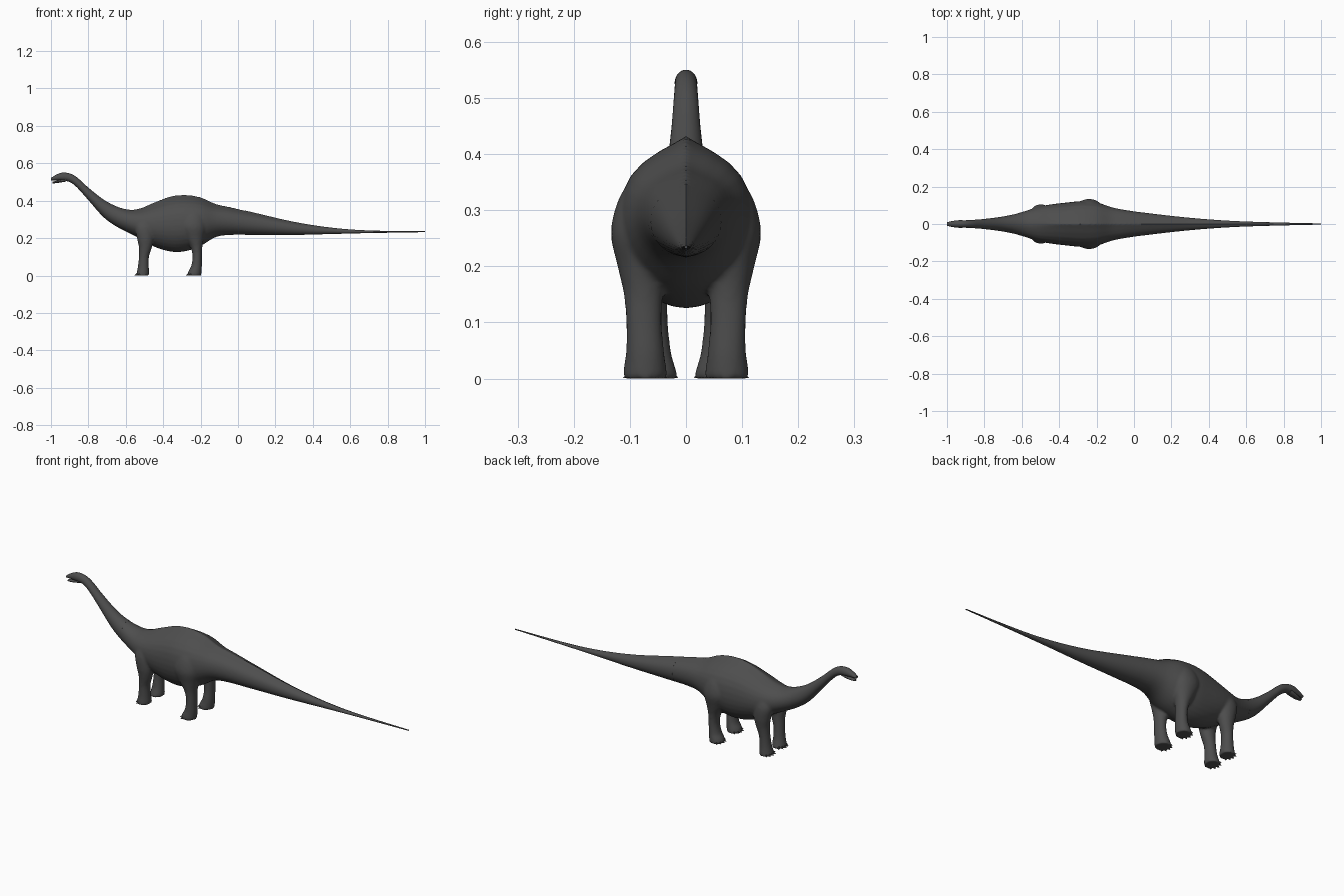
import bpy, bmesh, math

if "Cube" in bpy.data.objects:
    bpy.data.objects.remove(bpy.data.objects["Cube"])

hide = bpy.data.materials.new("dark_grey_hide")
hide.diffuse_color = (0.075, 0.075, 0.075, 1)
hide.use_nodes = True
hide.node_tree.nodes["Principled BSDF"].inputs["Base Color"].default_value = hide.diffuse_color

# Side profile stations: x, top z, bottom z, half width
BODY = [(-1.0, .522, .509, .010), (-.97, .540, .509, .016), (-.94, .550, .507, .020),
        (-.90, .546, .500, .020), (-.86, .524, .470, .022), (-.80, .470, .403, .027),
        (-.72, .407, .313, .037), (-.65, .370, .262, .050), (-.58, .352, .226, .070),
        (-.52, .360, .195, .090), (-.45, .390, .155, .104), (-.36, .424, .128, .115),
        (-.28, .432, .130, .122), (-.20, .419, .158, .116), (-.12, .384, .205, .090),
        (-.04, .366, .217, .074), (.10, .333, .217, .055), (.30, .287, .217, .033),
        (.50, .256, .222, .018), (.70, .241, .227, .010), (1.0, .237, .232, .003)]
JAW = [(-.992, .501, .493, .008), (-.97, .507, .494, .014), (-.945, .515, .498, .017),
       (-.92, .525, .502, .017)]
# Leg rings: z, x, y, x radius, y radius
HIND = [(0, -.234, .073, .037, .040), (.02, -.231, .073, .036, .038), (.05, -.222, .073, .029, .034),
        (.10, -.218, .075, .025, .032), (.15, -.222, .076, .031, .035), (.20, -.232, .079, .050, .043),
        (.26, -.240, .084, .070, .050), (.32, -.240, .073, .065, .047), (.37, -.235, .058, .040, .030)]
FRONT = [(0, -.510, .053, .035, .040), (.02, -.508, .055, .033, .036), (.05, -.506, .058, .029, .031),
         (.10, -.503, .061, .027, .029), (.15, -.495, .065, .035, .032), (.20, -.495, .068, .045, .036),
         (.26, -.500, .066, .050, .036), (.32, -.490, .053, .040, .025)]


def smooth_rows(rows, steps=5):
    """Catmull-Rom interpolation through the given rows."""
    out = []
    for i in range(len(rows) - 1):
        a, b, c, d = rows[max(i - 1, 0)], rows[i], rows[i + 1], rows[min(i + 2, len(rows) - 1)]
        for k in range(steps):
            t = k / steps
            out.append(tuple(q + .5 * t * (r - p + t * (2 * p - 5 * q + 4 * r - s + t * (3 * (q - r) + s - p)))
                             for p, q, r, s in zip(a, b, c, d)))
    return out + [rows[-1]]


def loft(bm, rings):
    """Skin closed rings and cap both ends."""
    vs = [[bm.verts.new(p) for p in ring] for ring in rings]
    n = len(vs[0])
    faces = [bm.faces.new(vs[0][::-1]), bm.faces.new(vs[-1])]
    for a, b in zip(vs, vs[1:]):
        faces += [bm.faces.new((a[i], a[(i + 1) % n], b[(i + 1) % n], b[i])) for i in range(n)]
    bmesh.ops.recalc_face_normals(bm, faces=faces)


def body_rings(rows, lo=-2, hi=2, n=32):
    rings = []
    for x, top, bot, w in rows:
        if not lo <= x <= hi:
            continue
        mid = bot + (top - bot) * .47
        ridge = .9 * min(1, max(0, (x + .65) / .25))    # back ridge fades in behind the neck
        ring = []
        for i in range(n):
            t = 2 * math.pi * i / n
            s, c = math.sin(t), math.cos(t)
            y = w * c * (1 - ridge * s ** 6 if s > 0 else 1)
            ring.append((x, y, mid + s * ((top - mid) if s > 0 else (mid - bot))))
        rings.append(ring)
    return rings


def leg_rings(rows, side, n=24):
    angles = [2 * math.pi * i / n for i in range(n)]
    return [[(x + rx * math.cos(t), side * (y + ry * math.sin(t)), z) for t in angles]
            for z, x, y, rx, ry in smooth_rows(rows, 4)]


def finish(bm, name, smooth=True):
    me = bpy.data.meshes.new(name)
    bm.to_mesh(me)
    bm.free()
    me.materials.append(hide)
    ob = bpy.data.objects.new(name, me)
    bpy.context.collection.objects.link(ob)
    if smooth:
        bpy.context.view_layer.objects.active = ob
        ob.select_set(True)
        bpy.ops.object.shade_smooth_by_angle(angle=math.radians(50))
        ob.select_set(False)
    return ob


spine = smooth_rows(BODY)

# Torso and legs fused into one skin
bm = bmesh.new()
loft(bm, body_rings(spine, -.73, .15))
for rows in (HIND, FRONT):
    for side in (-1, 1):
        loft(bm, leg_rings(rows, side))
torso = finish(bm, "torso_and_legs", smooth=False)
fuse = torso.modifiers.new("fuse", 'REMESH')
fuse.mode = 'VOXEL'
fuse.voxel_size = .006
fuse.use_smooth_shade = True
soften = torso.modifiers.new("soften", 'SMOOTH')
soften.factor = .5
soften.iterations = 6

# Neck with head, lower jaw, tail
for name, rows, lo, hi in (("neck_and_head", spine, -2, -.64), ("lower_jaw", smooth_rows(JAW), -2, 2),
                           ("tail", spine, .03, 2)):
    bm = bmesh.new()
    loft(bm, body_rings(rows, lo, hi))
    finish(bm, name)

# Toe claws fanned around the front of each foot
bm = bmesh.new()
for z, x, y, rx, ry in (HIND[0], FRONT[0]):
    for side in (-1, 1):
        for k in range(-2, 3):
            a = math.pi + k * .5
            dx, dy = math.cos(a), math.sin(a)
            cx, cy = x + dx * rx * .72, side * y + dy * ry * .72
            base = [bm.verts.new((cx - dy * u, cy + dx * u, h))
                    for u, h in ((-.008, .001), (.008, .001), (.006, .015), (0, .020), (-.006, .015))]
            tip = bm.verts.new((cx + dx * .018, cy + dy * .018, .001))
            fs = [bm.faces.new(base)] + [bm.faces.new((base[i], base[(i + 1) % 5], tip)) for i in range(5)]
            bmesh.ops.recalc_face_normals(bm, faces=fs)
finish(bm, "toe_claws")
